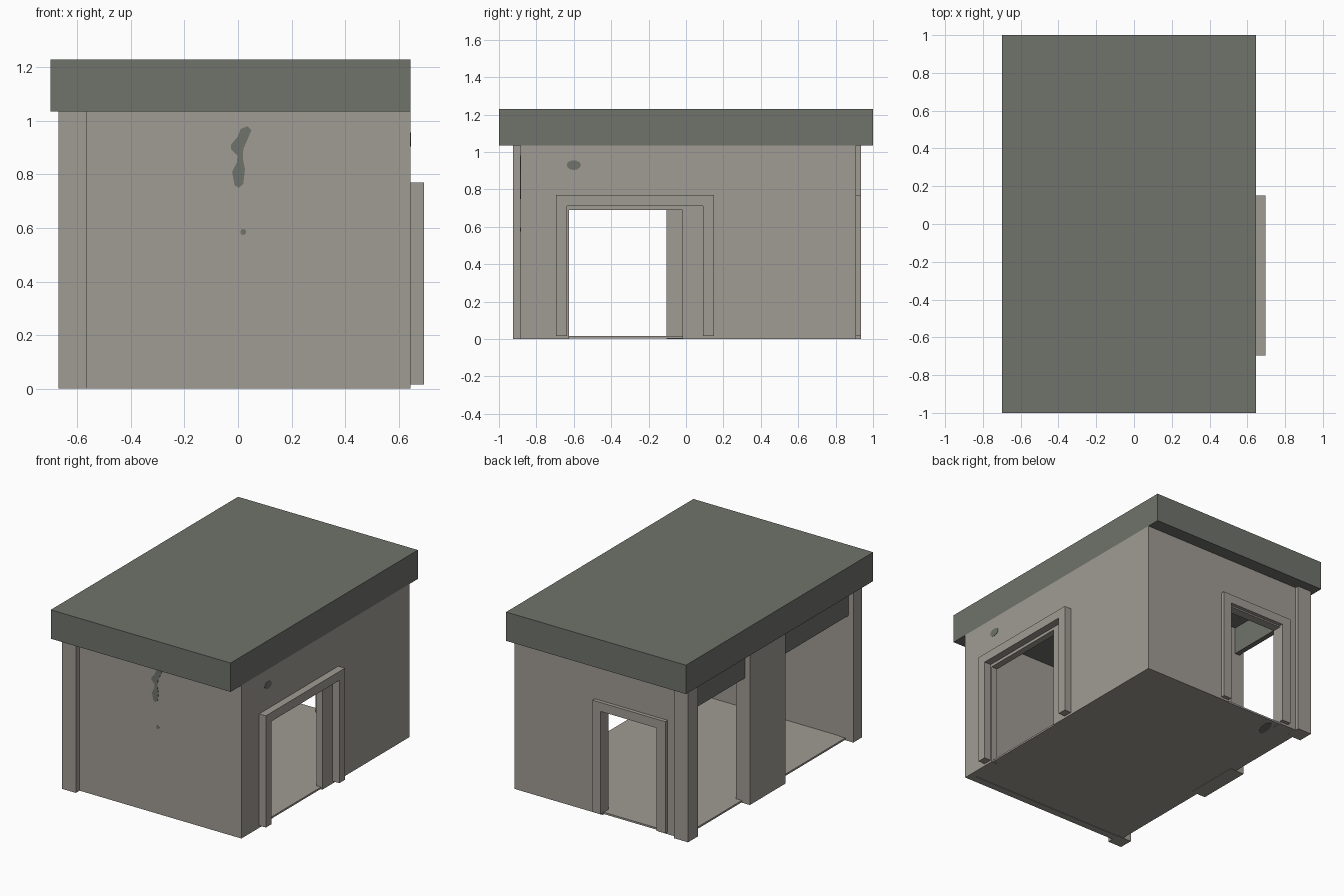
import bpy, bmesh, math

if "Cube" in bpy.data.objects:
    bpy.data.objects.remove(bpy.data.objects["Cube"])


def material(name, rgb):
    m = bpy.data.materials.new(name)
    m.diffuse_color = (*rgb, 1)
    m.use_nodes = True
    m.node_tree.nodes["Principled BSDF"].inputs["Base Color"].default_value = m.diffuse_color
    return m


WALL = material("warm_concrete", (0.352, 0.332, 0.296))
ROOF = material("dark_grey_green", (0.162, 0.171, 0.147))


def prism(name, pts, axis, a, b, mat):
    """Extrude a flat profile from a to b along the given axis."""
    place = {"x": lambda p, d: (d, p[0], p[1]),
             "y": lambda p, d: (p[0], d, p[1]),
             "z": lambda p, d: (p[0], p[1], d)}[axis]
    bm = bmesh.new()
    lo = [bm.verts.new(place(p, a)) for p in pts]
    hi = [bm.verts.new(place(p, b)) for p in pts]
    n = len(pts)
    bm.faces.new(lo)
    bm.faces.new(hi)
    for i in range(n):
        j = (i + 1) % n
        bm.faces.new((lo[i], lo[j], hi[j], hi[i]))
    bmesh.ops.recalc_face_normals(bm, faces=bm.faces)
    me = bpy.data.meshes.new(name)
    bm.to_mesh(me)
    bm.free()
    me.materials.append(mat)
    ob = bpy.data.objects.new(name, me)
    bpy.context.collection.objects.link(ob)
    return ob


def box(name, x, y, z, mat):
    return prism(name, [(x[0], y[0]), (x[1], y[0]), (x[1], y[1]), (x[0], y[1])],
                 "z", z[0], z[1], mat)


def arch(u0, u1, top, v0, v1, head, base=0.0):
    """Upside-down U profile: outer u0..u1 up to top, opening v0..v1 up to head."""
    return [(u0, base), (v0, base), (v0, head), (v1, head),
            (v1, base), (u1, base), (u1, top), (u0, top)]


def ellipse(cu, cv, ru, rv, turn=0.0, n=12):
    c, s = math.cos(turn), math.sin(turn)
    pts = []
    for i in range(n):
        t = 2 * math.pi * i / n
        u, v = ru * math.cos(t), rv * math.sin(t)
        pts.append((cu + u * c - v * s, cv + u * s + v * c))
    return pts


H = 1.035  # wall height

# roof slab and floor
box("roof_slab", (-0.70, 0.645), (-1, 1), (H, 1.23), ROOF)
box("floor", (-0.61, 0.635), (-0.875, 0.90), (0.003, 0.015), WALL)

# walls
box("front_wall", (-0.61, 0.645), (-0.885, -0.835), (0, H), WALL)
prism("right_wall", arch(-0.835, 0.85, H, -0.625, -0.02, 0.69), "x", 0.60, 0.645, WALL)
prism("back_wall", arch(-0.61, 0.645, H, -0.435, -0.015, 0.70), "y", 0.85, 0.91, WALL)

# door frames
prism("right_door_frame", arch(-0.695, 0.15, 0.77, -0.635, 0.09, 0.71, 0.015),
      "x", 0.645, 0.695, WALL)
prism("back_door_frame", arch(-0.50, 0.045, 0.77, -0.435, -0.015, 0.71, 0.015),
      "y", 0.91, 0.935, WALL)

# pillars on the open left side
for name, y in (("front", (-0.925, -0.83)), ("middle", (-0.105, 0.275)),
                ("back", (0.83, 0.935))):
    box(name + "_pillar", (-0.67, -0.565), y, (0, H), WALL)

# dark headers between the pillars
for name, y in (("front", (-0.83, -0.105)), ("back", (0.275, 0.83))):
    box(name + "_header", (-0.635, -0.60), y, (0.85, H), ROOF)

# stains as thin plates
stain = [(0.035, 0.98), (0.05, 0.965), (0.035, 0.93), (0.02, 0.895), (0.018, 0.86),
         (0.026, 0.82), (0.02, 0.765), (0.003, 0.75), (-0.013, 0.76), (-0.022, 0.81),
         (-0.004, 0.845), (-0.002, 0.87), (-0.027, 0.895), (-0.027, 0.91),
         (-0.002, 0.94), (0.01, 0.97)]
prism("front_stain", stain, "y", -0.887, -0.884, ROOF)
prism("front_stain_spot", ellipse(0.02, 0.585, 0.011, 0.011), "y", -0.887, -0.884, ROOF)
prism("right_stain", ellipse(-0.60, 0.93, 0.038, 0.026), "x", 0.644, 0.647, ROOF)
prism("floor_stain", ellipse(-0.404, 0.805, 0.075, 0.028, math.radians(75)),
      "z", 0.001, 0.004, ROOF)
